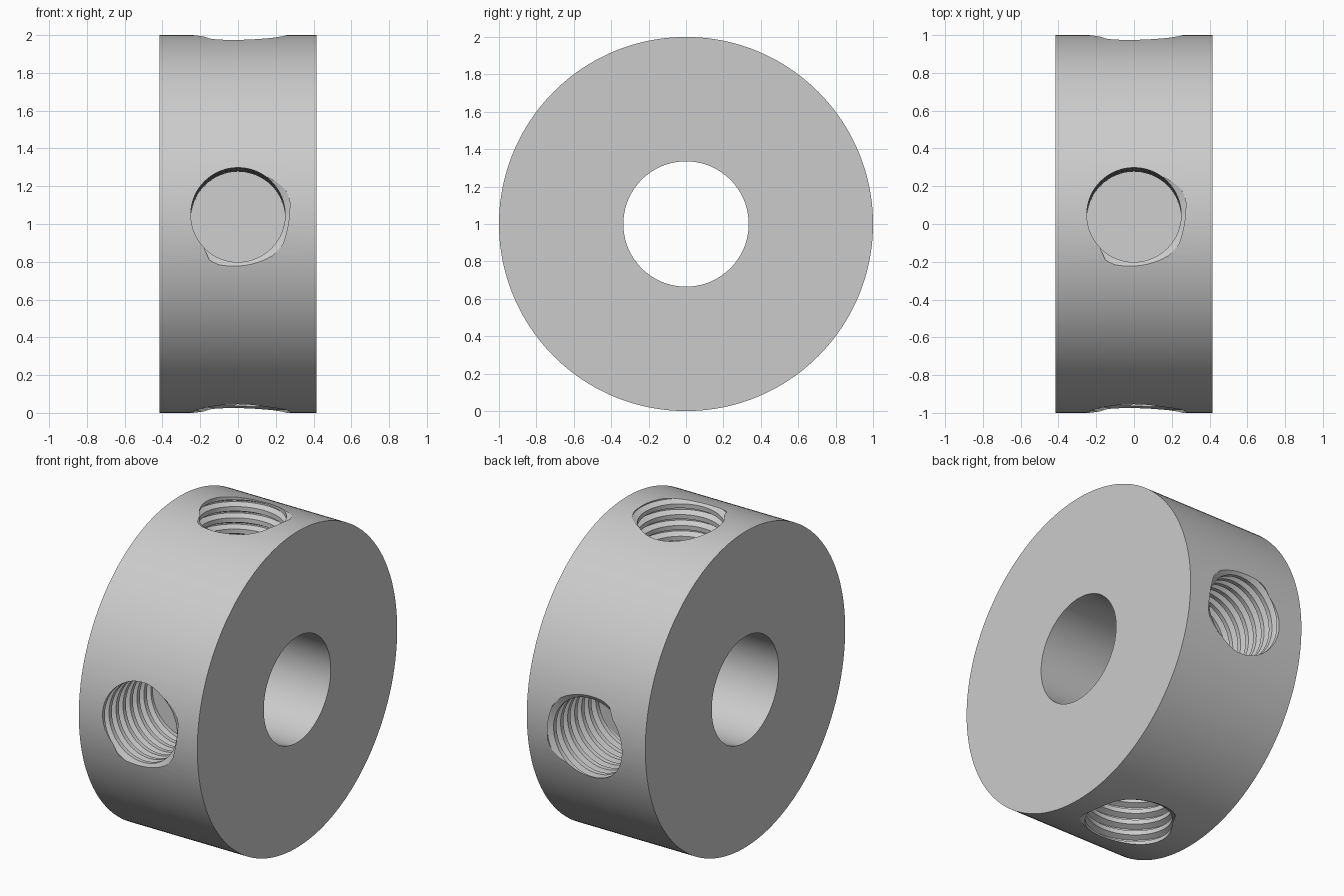
import bpy, bmesh, math
from mathutils import Matrix, Vector

if "Cube" in bpy.data.objects:
    bpy.data.objects.remove(bpy.data.objects["Cube"])

OUTER, BORE, HALF_WIDTH = 1.0, 0.335, 0.415
MINOR, MAJOR, PITCH = 0.25, 0.284, 0.07
HOLE_FLOOR, HOLE_TOP, TILT = 0.5, 1.1, 2.9

steel = bpy.data.materials.new("plain grey")
steel.use_nodes = True
grey = (0.6, 0.6, 0.6, 1)
steel.diffuse_color = grey
steel.node_tree.nodes["Principled BSDF"].inputs["Base Color"].default_value = grey


def make_object(name, bm):
    bmesh.ops.recalc_face_normals(bm, faces=bm.faces)
    mesh = bpy.data.meshes.new(name)
    bm.to_mesh(mesh)
    bm.free()
    mesh.materials.append(steel)
    obj = bpy.data.objects.new(name, mesh)
    bpy.context.collection.objects.link(obj)
    return obj


def collar_ring(segments=160):
    # Rectangular section revolved about the x axis
    bm = bmesh.new()
    section = [(-HALF_WIDTH, BORE), (HALF_WIDTH, BORE), (HALF_WIDTH, OUTER), (-HALF_WIDTH, OUTER)]
    loops = []
    for i in range(segments):
        a = math.tau * i / segments
        loops.append([bm.verts.new((x, r * math.cos(a), 1 + r * math.sin(a))) for x, r in section])
    for i in range(segments):
        a, b = loops[i - 1], loops[i]
        for j in range(4):
            bm.faces.new((a[j - 1], a[j], b[j], b[j - 1]))
    return make_object("threaded_collar", bm)


def thread_cutter(angle, segments=64):
    # One pitch of thread: (fraction of pitch, radius), swept along a helix
    profile = [(-0.3, MINOR), (-0.06, MAJOR), (0.06, MAJOR), (0.3, MINOR)]
    size = len(profile)
    start = 0.99 - 9 * PITCH
    rows = size * 13
    bm = bmesh.new()
    grid = []
    for j in range(segments):
        a = math.tau * j / segments
        column = []
        for k in range(rows):
            part, r = profile[k % size]
            z = start + PITCH * (k // size + part + j / segments)
            column.append(bm.verts.new((r * math.cos(a), r * math.sin(a), z)))
        grid.append(column)
    for j in range(segments):
        here, beyond = grid[j], grid[(j + 1) % segments]
        shift = size if j == segments - 1 else 0    # the seam climbs one pitch
        for k in range(rows - 1 - shift):
            bm.faces.new((here[k], beyond[k + shift], beyond[k + 1 + shift], here[k + 1]))
    # Trim both ends flat and cap them
    for height, normal in ((HOLE_FLOOR, (0, 0, -1)), (HOLE_TOP, (0, 0, 1))):
        bmesh.ops.bisect_plane(bm, geom=bm.verts[:] + bm.edges[:] + bm.faces[:], dist=1e-6,
                               plane_co=(0, 0, height), plane_no=normal, clear_outer=True)
        rim = [e for e in bm.edges if e.is_boundary
               and all(abs(v.co.z - height) < 1e-4 for v in e.verts)]
        bmesh.ops.edgeloop_fill(bm, edges=rim)
    turn = Matrix.Translation(Vector((0, 0, 1))) @ Matrix.Rotation(math.radians(angle), 4, "X")
    bmesh.ops.transform(bm, matrix=turn, verts=bm.verts)
    cutter = make_object("hole_cutter", bm)
    cutter.hide_render = True
    return cutter


collar = collar_ring()
bpy.ops.object.select_all(action="DESELECT")
collar.select_set(True)
bpy.context.view_layer.objects.active = collar

# Four blind threaded holes around the rim
for quarter in range(4):
    cutter = thread_cutter(quarter * 90 - TILT)
    cut = collar.modifiers.new("threaded_hole", "BOOLEAN")
    cut.operation = "DIFFERENCE"
    cut.solver = "EXACT"
    cut.object = cutter
    bpy.ops.object.modifier_apply(modifier=cut.name)
    bpy.data.objects.remove(cutter)

bpy.ops.object.shade_smooth_by_angle(angle=math.radians(25))
